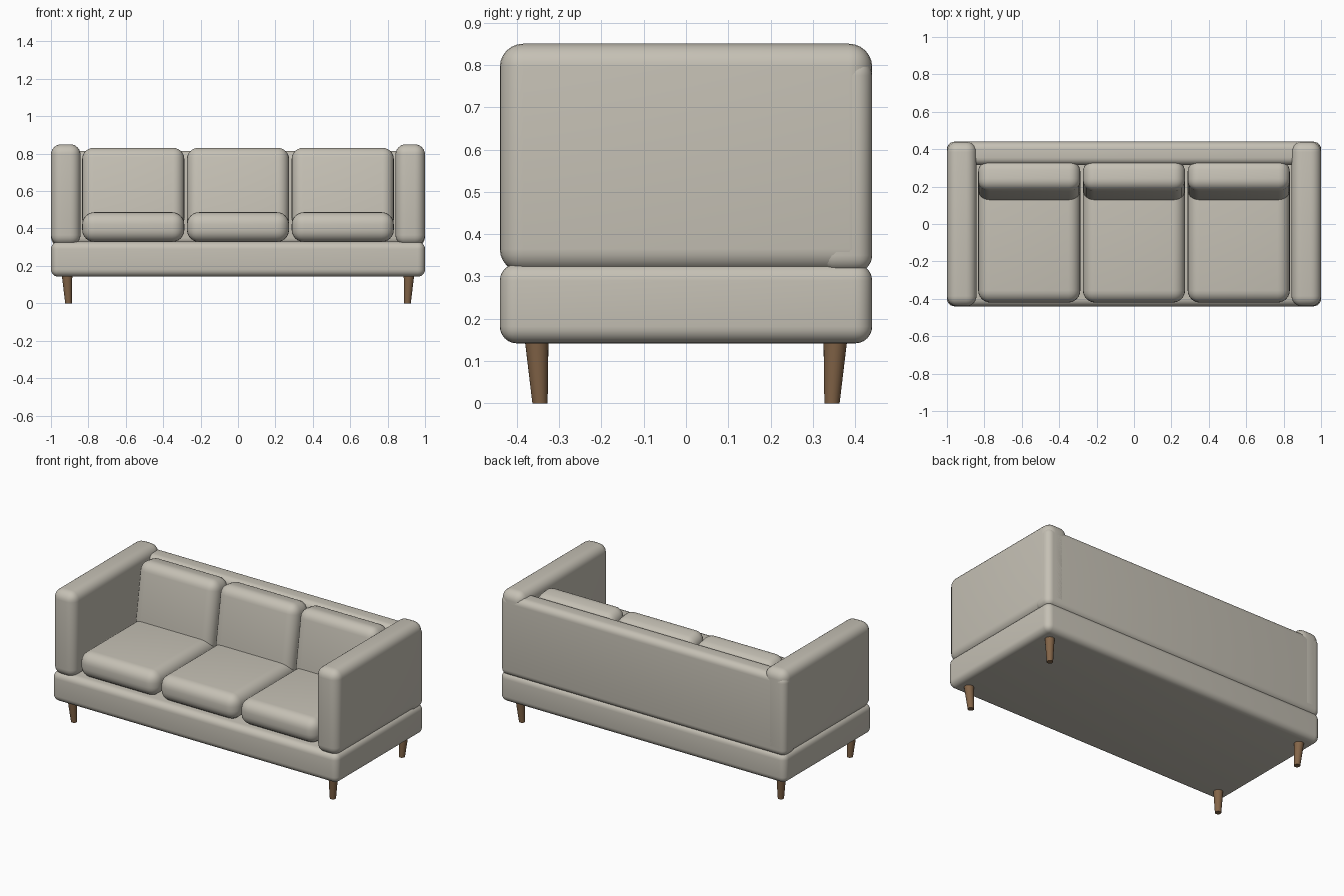
import bpy, bmesh, math
from mathutils import Matrix, Vector

cube = bpy.data.objects.get("Cube")
if cube:
    bpy.data.objects.remove(cube, do_unlink=True)


def make_material(name, colour):
    mat = bpy.data.materials.new(name)
    mat.use_nodes = True
    mat.diffuse_color = (*colour, 1)
    mat.node_tree.nodes["Principled BSDF"].inputs["Base Color"].default_value = (*colour, 1)
    return mat


fabric = make_material("warm_grey_fabric", (0.56, 0.53, 0.46))
wood = make_material("brown_wood", (0.23, 0.13, 0.065))


def finish(bm, name, mat):
    mesh = bpy.data.meshes.new(name)
    bm.to_mesh(mesh)
    bm.free()
    mesh.materials.append(mat)
    obj = bpy.data.objects.new(name, mesh)
    bpy.context.collection.objects.link(obj)
    bpy.ops.object.select_all(action='DESELECT')
    obj.select_set(True)
    bpy.context.view_layer.objects.active = obj
    bpy.ops.object.shade_smooth_by_angle(angle=math.radians(35))
    return obj


def padded_box(name, low, high, radius, tilt=0):
    """Rounded box between two corners, optionally leaning back about its centre."""
    low, high = Vector(low), Vector(high)
    bm = bmesh.new()
    bmesh.ops.create_cube(bm, size=1)
    bmesh.ops.scale(bm, vec=high - low, verts=bm.verts)
    bmesh.ops.bevel(bm, geom=bm.edges[:], offset=radius, segments=6,
                    profile=0.5, affect='EDGES')
    bmesh.ops.rotate(bm, matrix=Matrix.Rotation(-tilt, 3, 'X'), verts=bm.verts)
    bmesh.ops.translate(bm, vec=(low + high) / 2, verts=bm.verts)
    return finish(bm, name, fabric)


# Frame
padded_box("base", (-1, -0.44, 0.142), (1, 0.44, 0.33), 0.04)
padded_box("backrest", (-0.999, 0.315, 0.31), (0.999, 0.44, 0.815), 0.04)
for side, s in (("left", 1), ("right", -1)):
    xs = sorted((0.842 * s, s))
    padded_box(side + "_arm", (xs[0], -0.44, 0.31), (xs[1], 0.44, 0.85), 0.055)

# Cushions
for label, x in (("right", -0.56), ("middle", 0), ("left", 0.56)):
    padded_box(label + "_seat_cushion", (x - 0.273, -0.42, 0.328),
               (x + 0.273, 0.3, 0.487), 0.065)
    padded_box(label + "_back_cushion", (x - 0.273, 0.15, 0.39),
               (x + 0.273, 0.315, 0.83), 0.06, math.radians(9))

# Tapered legs, feet leaning slightly inward
for end, sy in (("front", -1), ("back", 1)):
    for side, sx in (("left", 1), ("right", -1)):
        bm = bmesh.new()
        bmesh.ops.create_cone(bm, cap_ends=True, segments=24, radius1=0.018,
                              radius2=0.028, depth=0.15)
        for v in bm.verts:
            lean = 0.008 if v.co.z > 0 else 0
            v.co += Vector((sx * (0.906 + lean), sy * (0.345 + lean), 0.075))
        finish(bm, f"{end}_{side}_leg", wood)
